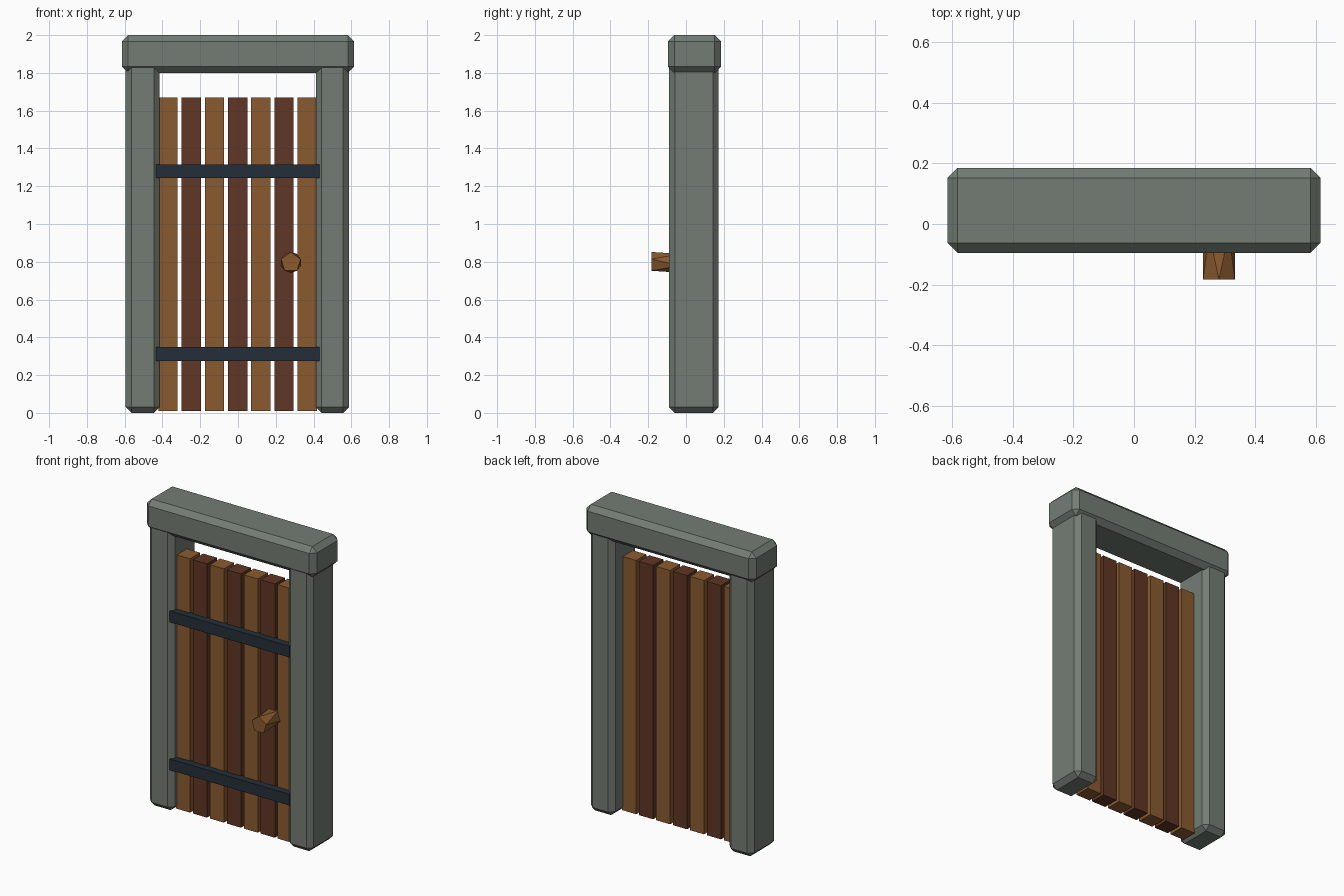
import bpy, bmesh, math
from mathutils import Vector

if "Cube" in bpy.data.objects:
    bpy.data.objects.remove(bpy.data.objects["Cube"])


def material(name, rgb):
    m = bpy.data.materials.new(name)
    m.diffuse_color = (*rgb, 1)
    m.use_nodes = True
    m.node_tree.nodes["Principled BSDF"].inputs["Base Color"].default_value = m.diffuse_color
    return m


stone = material("grey stone", (0.175, 0.203, 0.175))
light_wood = material("light wood", (0.255, 0.105, 0.028))
dark_wood = material("dark wood", (0.115, 0.037, 0.018))
iron = material("dark iron", (0.017, 0.028, 0.040))


def finish(name, bm, mat):
    bmesh.ops.recalc_face_normals(bm, faces=bm.faces[:])
    me = bpy.data.meshes.new(name)
    bm.to_mesh(me)
    bm.free()
    me.materials.append(mat)
    ob = bpy.data.objects.new(name, me)
    bpy.context.collection.objects.link(ob)
    return ob


def box(name, lo, hi, mat, chamfer=0):
    lo, hi = Vector(lo), Vector(hi)
    bm = bmesh.new()
    bmesh.ops.create_cube(bm, size=1)
    for v in bm.verts:
        v.co = (lo + hi) / 2 + v.co * (hi - lo)
    if chamfer:
        bmesh.ops.bevel(bm, geom=bm.edges[:], offset=chamfer, segments=1,
                        profile=0.5, affect='EDGES')
    return finish(name, bm, mat)


# Stone frame: two chamfered posts and a lintel
box("left_post", (-0.595, -0.09, 0), (-0.415, 0.173, 1.86), stone, 0.031)
box("right_post", (0.412, -0.09, 0), (0.588, 0.173, 1.86), stone, 0.031)
box("lintel", (-0.615, -0.095, 1.80), (0.615, 0.185, 2.0), stone, 0.033)

# Seven alternating door planks
for i in range(7):
    x = (i - 3) * 0.1227 - 0.002
    box(f"plank_{i + 1}", (x - 0.051, -0.04, 0.01), (x + 0.051, 0.065, 1.67),
        dark_wood if i % 2 else light_wood)

# Iron straps across the front
for name, z in (("lower_strap", 0.275), ("upper_strap", 1.243)):
    box(name, (-0.435, -0.085, z), (0.432, -0.03, z + 0.073), iron)

# Five-sided handle with a twisted rear ring
bm = bmesh.new()
rings = []
for y, turn in ((-0.183, 90), (-0.03, 54)):
    rings.append([bm.verts.new((0.28 + 0.055 * math.cos(math.radians(turn + 72 * k)), y,
                                0.797 + 0.055 * math.sin(math.radians(turn + 72 * k))))
                  for k in range(5)])
front, back = rings
bm.faces.new(front)
bm.faces.new(back)
for k in range(5):
    n = (k + 1) % 5
    bm.faces.new((front[k], front[n], back[n]))
    bm.faces.new((front[k], back[n], back[k]))
finish("door_handle", bm, light_wood)
